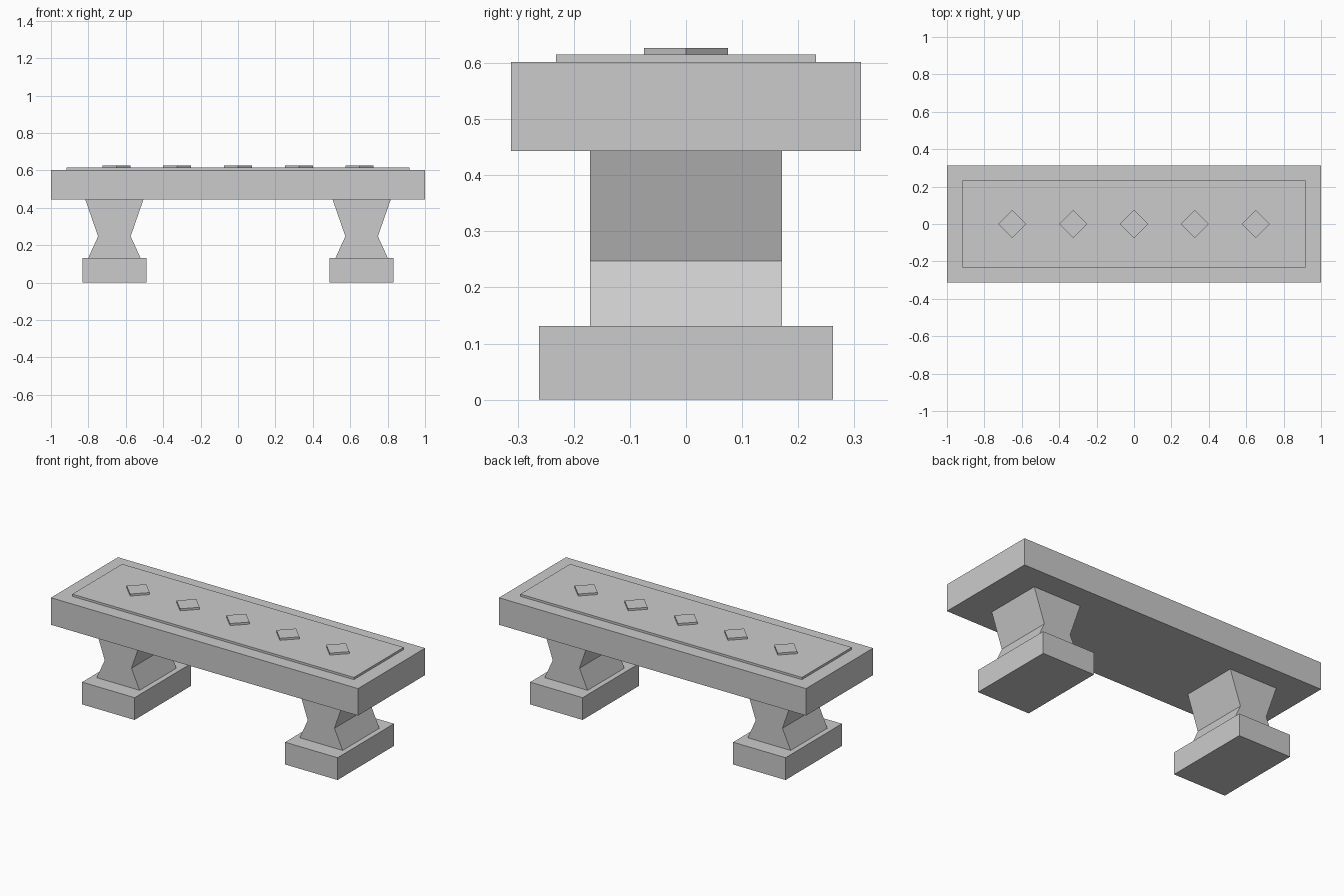
import bpy
import bmesh
from math import pi, cos, sin

cube = bpy.data.objects.get("Cube")
if cube:
    bpy.data.objects.remove(cube, do_unlink=True)

# Single stone colour
stone = bpy.data.materials.new("grey stone")
stone.use_nodes = True
colour = (0.6, 0.6, 0.6, 1)
stone.diffuse_color = colour
stone.node_tree.nodes["Principled BSDF"].inputs["Base Color"].default_value = colour


def prism(name, outline, extrude, location=(0, 0, 0)):
    """Extrude a closed outline of 3D points along a vector."""
    bm = bmesh.new()
    face = bm.faces.new([bm.verts.new(p) for p in outline])
    result = bmesh.ops.extrude_face_region(bm, geom=[face])
    moved = [v for v in result["geom"] if isinstance(v, bmesh.types.BMVert)]
    bmesh.ops.translate(bm, verts=moved, vec=extrude)
    bmesh.ops.recalc_face_normals(bm, faces=bm.faces)
    mesh = bpy.data.meshes.new(name)
    bm.to_mesh(mesh)
    bm.free()
    mesh.materials.append(stone)
    obj = bpy.data.objects.new(name, mesh)
    obj.location = location
    bpy.context.collection.objects.link(obj)
    return obj


def block(name, half_x, half_y, z0, z1, x=0):
    outline = [(-half_x, -half_y, z0), (half_x, -half_y, z0),
               (half_x, half_y, z0), (-half_x, half_y, z0)]
    return prism(name, outline, (0, 0, z1 - z0), (x, 0, 0))


# Seat slab with raised panel
SEAT_BOTTOM, SEAT_TOP, PANEL_TOP = 0.443, 0.602, 0.615
block("seat_slab", 1.0, 0.312, SEAT_BOTTOM, SEAT_TOP)
block("seat_panel", 0.917, 0.232, SEAT_TOP, PANEL_TOP)

# Row of raised diamonds
for i in range(5):
    diamond = [(0.075 * cos(k * pi / 2), 0.075 * sin(k * pi / 2), PANEL_TOP)
               for k in range(4)]
    prism(f"diamond_{i + 1}", diamond, (0, 0, 0.012), ((i - 2) * 0.325, 0, 0))

# Waisted legs on square feet
FOOT_TOP = 0.131
profile = [(0.14, FOOT_TOP), (0.087, 0.247), (0.155, SEAT_BOTTOM)]
for side, x in (("left", 0.661), ("right", -0.661)):
    block(f"{side}_foot", 0.171, 0.262, 0, FOOT_TOP, x)
    outline = [(w, -0.171, z) for w, z in profile]
    outline += [(-w, -0.171, z) for w, z in reversed(profile)]
    prism(f"{side}_leg", outline, (0, 0.342, 0), (x, 0, 0))
